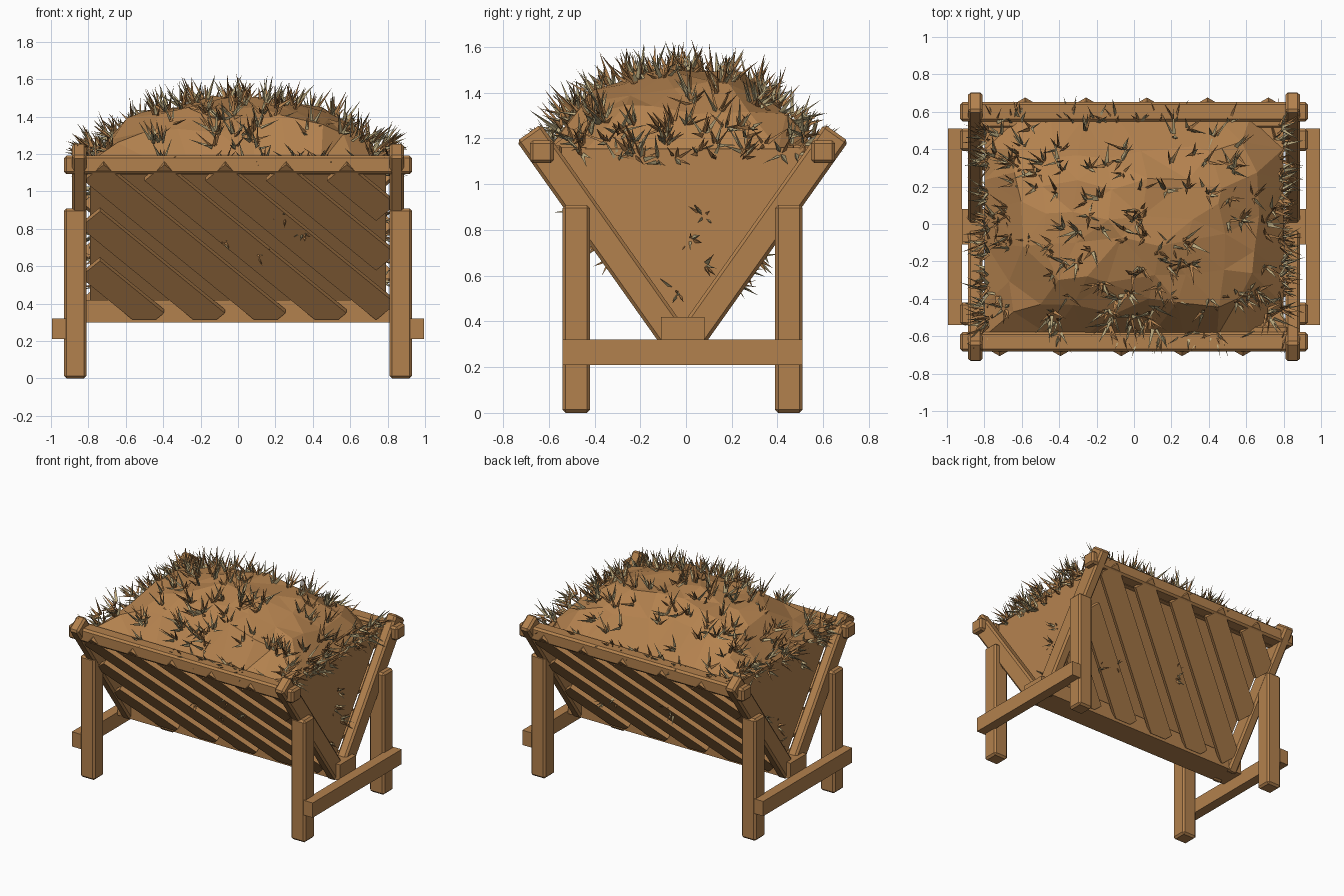
import bpy, bmesh, math, random
from mathutils import Matrix, Vector

random.seed(7)
cube = bpy.data.objects.get("Cube")
if cube:
    bpy.data.objects.remove(cube)

Y0 = -0.015                          # centre line of the trough
UP = Vector((0, -0.578, 0.816))      # slope of the front side
OUT = Vector((0, -0.816, -0.578))    # outward from the front side
BASE = Vector((0, Y0 - 0.06, 0.36))
HALF_TURN = Matrix.Translation((0, Y0, 0)) @ Matrix.Rotation(math.pi, 4, 'Z') @ Matrix.Translation((0, -Y0, 0))


def material(name, color):
    m = bpy.data.materials.new(name)
    m.use_nodes = True
    m.diffuse_color = (*color, 1)
    m.node_tree.nodes["Principled BSDF"].inputs["Base Color"].default_value = (*color, 1)
    return m


wood = material("warm wood", (0.45, 0.22, 0.075))
hay = material("golden hay", (0.46, 0.225, 0.078))
pale = material("pale straw", (0.52, 0.42, 0.22))


def finish(bm, name, *mats):
    bmesh.ops.recalc_face_normals(bm, faces=bm.faces)
    mesh = bpy.data.meshes.new(name)
    bm.to_mesh(mesh)
    bm.free()
    for m in mats:
        mesh.materials.append(m)
    ob = bpy.data.objects.new(name, mesh)
    bpy.context.collection.objects.link(ob)
    return ob


def box(bm, matrix, size):
    return bmesh.ops.create_cube(bm, size=1, matrix=matrix @ Matrix.Diagonal((*size, 1)))["verts"]


def beam(name, centre, size, bevel=0.014, frame=Matrix(), turn=Matrix()):
    bm = bmesh.new()
    box(bm, turn @ Matrix.Translation(centre) @ frame, size)
    if bevel:
        bmesh.ops.bevel(bm, geom=bm.edges[:], offset=bevel, segments=1, affect='EDGES')
    return finish(bm, name, wood)


# Frame whose axes are along the trough, up the slope and outward
SLOPE = Matrix((Vector((1, 0, 0)), UP, OUT)).transposed().to_4x4()


def slats(name, turn):
    bm = bmesh.new()
    for i in range(7):
        c = -0.47 + 0.325 * i
        s0, s1 = max(0.0, c - 0.77), min(0.93, c + 0.77)
        mid = (s0 + s1) / 2
        place = Matrix.Translation((c - mid, mid, 0.045)) @ Matrix.Rotation(math.radians(-45), 4, 'Z')
        box(bm, place, ((s1 - s0) * math.sqrt(2) + 0.06, 0.15, 0.035))
    # Trim the boards to the panel outline
    for co, no in (((0.81, 0, 0), (1, 0, 0)), ((-0.81, 0, 0), (-1, 0, 0)), ((0, -0.01, 0), (0, -1, 0))):
        cut = bmesh.ops.bisect_plane(bm, geom=bm.verts[:] + bm.edges[:] + bm.faces[:],
                                     plane_co=co, plane_no=no, clear_outer=True)
        edges = [e for e in cut["geom_cut"] if isinstance(e, bmesh.types.BMEdge)]
        bmesh.ops.holes_fill(bm, edges=edges, sides=0)
    bm.transform(turn @ Matrix.Translation(BASE) @ SLOPE)
    finish(bm, name, wood)


# Timber frame, front and back
for label, turn in (("front", Matrix()), ("back", HALF_TURN)):
    for side, s in (("left", 1), ("right", -1)):
        beam(f"{label}_{side}_leg", (s * 0.87, Y0 - 0.465, 0.455), (0.12, 0.12, 0.91), turn=turn)
        beam(f"{label}_{side}_slanted_post", BASE + UP * 0.505 + Vector((s * 0.848, 0, 0)),
             (0.078, 1.11, 0.13), frame=SLOPE, turn=turn)
    beam(f"{label}_top_rail", (0, Y0 - 0.615, 1.142), (1.86, 0.105, 0.1), turn=turn)
    beam(f"{label}_inner_rail", (0, Y0 - 0.555, 1.13), (1.64, 0.05, 0.08), 0.008, turn=turn)
    slats(f"{label}_slats", turn)

for side, s in (("left", 1), ("right", -1)):
    beam(f"{side}_cross_rail", (s * 0.958, Y0, 0.265), (0.075, 1.05, 0.11), 0)
beam("bottom_beam", (0, Y0, 0.36), (1.84, 0.19, 0.12), 0)

# Hay filling the trough
bm = bmesh.new()
profile = [(-0.03, 0.38), (0.03, 0.38), (0.58, 1.16), (-0.58, 1.16)]
face = bm.faces.new([bm.verts.new((-0.79, Y0 + y, z)) for y, z in profile])
grown = bmesh.ops.extrude_face_region(bm, geom=[face])["geom"]
bmesh.ops.translate(bm, vec=(1.58, 0, 0), verts=[v for v in grown if isinstance(v, bmesh.types.BMVert)])
finish(bm, "hay_filling", hay)


def mound(u, v):
    rise = 0.35 * ((1 - abs(u) ** 2.5) * (1 - abs(v) ** 2.5)) ** 0.75
    return Vector((u * 0.8, Y0 + v * 0.585, 1.155 + rise))


# Heaped hay, faceted
bm = bmesh.new()
bmesh.ops.create_grid(bm, x_segments=9, y_segments=7, size=1)
for vert in bm.verts:
    u, v = vert.co.x, vert.co.y
    if max(abs(u), abs(v)) < 0.99:
        u += random.uniform(-0.08, 0.08)
        v += random.uniform(-0.09, 0.09)
    vert.co = mound(max(-1, min(1, u)), max(-1, min(1, v)))
    if abs(u) < 0.95 and abs(v) < 0.95:
        vert.co.z += random.uniform(-0.035, 0.025)
bmesh.ops.triangulate(bm, faces=bm.faces[:])
finish(bm, "hay_mound", hay)

# Loose straw tufts
bm = bmesh.new()


def blade(root, direction, length, radius):
    turn = direction.to_track_quat('Z', 'Y')
    spin = random.uniform(0, math.tau)
    ring = [bm.verts.new(root + turn @ Vector((radius * math.cos(spin + k * math.tau / 3),
                                               radius * math.sin(spin + k * math.tau / 3), 0)))
            for k in range(3)]
    tip = bm.verts.new(root + direction * length)
    shade = 0 if random.random() < 0.5 else 1
    for k in range(3):
        bm.faces.new((ring[k], ring[(k + 1) % 3], tip)).material_index = shade


def tuft(root, normal, size=1.0):
    for _ in range(random.randint(4, 6)):
        wild = Vector([random.uniform(-1, 1) for _ in range(3)])
        direction = (normal.normalized() + wild * 0.75).normalized()
        blade(root + wild * 0.015 - normal.normalized() * 0.01, direction,
              random.uniform(0.06, 0.15) * size, random.uniform(0.007, 0.013))


for i in range(125):
    u, v = random.uniform(-0.97, 0.97), random.uniform(-0.95, 0.95)
    tuft(mound(u, v), Vector((u * 0.6, v * 0.6, 0.8)))
for s in (1, -1):
    for i in range(34):          # trough ends
        y = random.uniform(-0.55, 0.55)
        tuft(Vector((s * 0.8, Y0 + y, random.uniform(1.1, 1.26))), Vector((s, y * 0.5, 0.5)), 0.9)
    for i in range(4):           # lower end faces
        z = random.uniform(0.45, 1.05)
        tuft(Vector((s * 0.79, Y0 + random.uniform(-0.5, 0.5) * (z - 0.36), z)), Vector((s, 0, 0)), 0.7)
    for i in range(16):          # along the top rails
        tuft(Vector((random.uniform(-0.85, 0.85), Y0 + s * 0.58, 1.17)), Vector((0, s, 0.6)), 0.9)
    for i in range(4):           # poking through the slats
        p = BASE + UP * random.uniform(0.2, 0.85) + OUT * 0.05
        p.x = random.uniform(-0.7, 0.7)
        n = OUT.copy()
        if s > 0:
            p, n = HALF_TURN @ p, HALF_TURN.to_3x3() @ n
        tuft(p, n, 0.6)
finish(bm, "straw_tufts", hay, pale)
